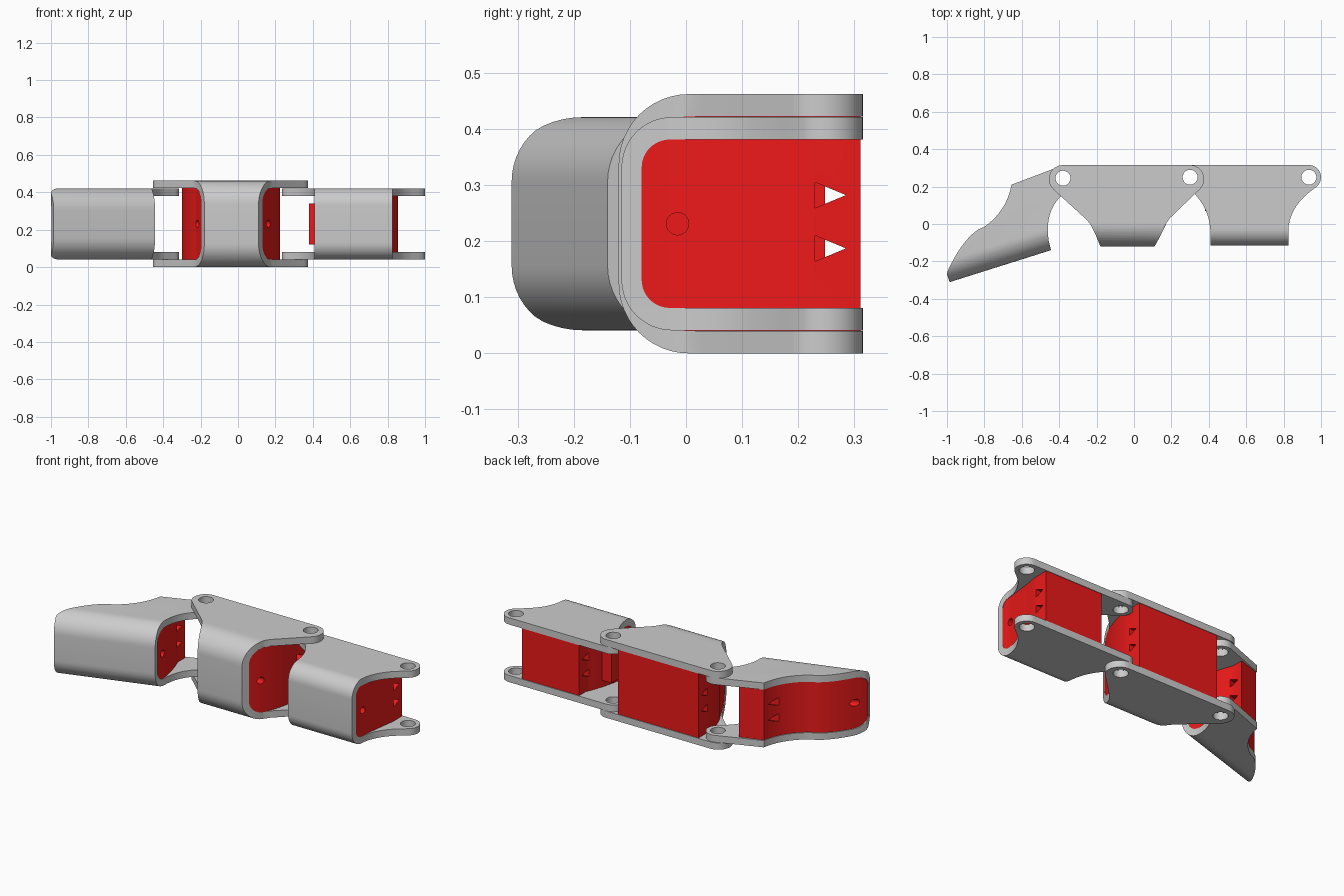
import bpy, bmesh, math
from mathutils import Matrix

if "Cube" in bpy.data.objects:
    bpy.data.objects.remove(bpy.data.objects["Cube"])

TILT = math.radians(17.5)
red = bpy.data.materials.new("red_core")
red.diffuse_color = (0.85, 0.01, 0.01, 1)
red.use_nodes = True
red.node_tree.nodes["Principled BSDF"].inputs["Base Color"].default_value = red.diffuse_color


def arc(cx, cy, r, a, b, n=16, ry=None):
    ry = r if ry is None else ry
    return [(cx + r * math.cos(math.radians(a + (b - a) * i / n)),
             cy + ry * math.sin(math.radians(a + (b - a) * i / n))) for i in range(n + 1)]


def bend(p, c, q, n=10):
    return [tuple((1 - t) ** 2 * p[k] + 2 * t * (1 - t) * c[k] + t * t * q[k] for k in (0, 1))
            for t in (i / n for i in range(n + 1))]


def prism(name, pts, lo, hi, axis='Z', tilt=0.0):
    """Extrude an outline: (x, y) along Z, or (y, z) along X."""
    bm = bmesh.new()
    place = (lambda a, b, h: (a, b, h)) if axis == 'Z' else (lambda a, b, h: (h, a, b))
    low = [bm.verts.new(place(a, b, lo)) for a, b in pts]
    high = [bm.verts.new(place(a, b, hi)) for a, b in pts]
    bm.faces.new(low)
    bm.faces.new(high)
    for i in range(len(pts)):
        j = (i + 1) % len(pts)
        bm.faces.new((low[i], low[j], high[j], high[i]))
    bmesh.ops.recalc_face_normals(bm, faces=bm.faces)
    bm.transform(Matrix.Rotation(tilt, 4, 'Z'))
    me = bpy.data.meshes.new(name)
    bm.to_mesh(me)
    bm.free()
    ob = bpy.data.objects.new(name, me)
    bpy.context.collection.objects.link(ob)
    return ob


def boolean(ob, cutter, op):
    m = ob.modifiers.new("cut", 'BOOLEAN')
    m.object, m.operation, m.solver = cutter, op, 'EXACT'
    bpy.context.view_layer.objects.active = ob
    bpy.ops.object.modifier_apply(modifier=m.name)
    bpy.data.objects.remove(cutter)


def finish(ob, mat=None):
    if mat:
        ob.data.materials.clear()
        ob.data.materials.append(mat)
    bpy.ops.object.select_all(action='DESELECT')
    ob.select_set(True)
    bpy.context.view_layer.objects.active = ob
    bpy.ops.object.shade_smooth_by_angle(angle=math.radians(28))


def trough(z0, z1, y, ry, rz, top=0.8):
    """Section of a channel: straight sides, rounded bottom."""
    return ([(top, z1)] + arc(y + ry, z1 - rz, ry, 90, 180, 12, rz)
            + arc(y + ry, z0 + rz, ry, 180, 270, 12, rz) + [(top, z0)])


def segment(name, outline, core, pivots, z0, z1, bottom, r, tri, holes, tilt=0.0):
    outer = trough(z0, z1, bottom, r, r)
    inner = trough(z0 + .04, z1 - .04, bottom + .036, r - .04, r - .04)
    # grey shell with pivot eyes
    shell = prism(name + "_shell", outline, -.1, .6)
    boolean(shell, prism("section", outer + inner[::-1], -1.5, 1.5, 'X', tilt), 'INTERSECT')
    for x, y in pivots:
        boolean(shell, prism("eye", arc(x, y, .04, 0, 348.75, 31), -.2, .7), 'DIFFERENCE')
    finish(shell)
    # red core with cord channels and blind screw holes
    body = prism(name + "_core", core, -.1, .6)
    boolean(body, prism("section", inner, -1.5, 1.5, 'X', tilt), 'INTERSECT')
    for z in (.187, .282):
        pts = [(tri, z - .023), (tri + .055, z), (tri, z + .023)]
        boolean(body, prism("channel", pts, -1.5, 1.5, 'X', tilt), 'DIFFERENCE')
    for a, b in holes:
        pts = arc(bottom + .1, .231, .02, 0, 345, 23)
        boolean(body, prism("screw", pts, a, b, 'X', tilt), 'DIFFERENCE')
    finish(body, red)


# middle segment
segment("middle",
        arc(-.38, .24, .075, 90, 225) + [(-.25, .02)] + bend((-.235, 0), (-.215, -.03), (-.18, -.12))
        + bend((.11, -.12), (.15, -.05), (.17, 0)) + [(.19, .03)] + arc(.30, .24, .075, -45, 90),
        [(-.30, .311)] + bend((-.30, .2), (-.29, .1), (-.225, 0)) + [(-.18, -.118)]
        + [(.11, -.118)] + bend((.158, -.03), (.21, .08), (.225, .2)) + [(.225, .311)],
        [(-.38, .245), (.30, .25)], 0, .462, -.12, .125, .23, [(-.4, -.16), (.08, .3)])

# base segment
segment("base",
        arc(.30, .25, .065, 90, 235) + bend((.325, .16), (.4, .08), (.408, -.03)) + [(.408, -.115)]
        + [(.825, -.115)] + bend((.825, -.03), (.833, .1), (.965, .19)) + arc(.935, .25, .065, -40, 90),
        [(.48, .311)] + bend((.48, .25), (.415, .1), (.41, -.03)) + [(.41, -.113)]
        + [(.823, -.113)] + bend((.823, -.03), (.835, .1), (.855, .22)) + [(.855, .311)],
        [(.30, .25), (.935, .25)], .041, .421, -.115, .09, .23, [(.3, .47), (.77, .95)])
stop = prism("base_stop", [(.38, .07), (.47, .07), (.47, .15), (.38, .15)], .12, .34)
finish(stop, red)

# fingertip segment, tilted
tip_top = bend((-.655, .21), (-.68, .07), (-.80, -.015)) + bend((-.83, -.028), (-.92, -.085), (-.998, -.255))
segment("fingertip",
        tip_top + [(-1, -.27), (-.985, -.312), (-.443, -.141)]
        + bend((-.456, -.09), (-.48, .06), (-.39, .15)) + arc(-.38, .245, .065, -50, 107),
        [(x + .003, y - .005) for x, y in tip_top] + [(-.997, -.27), (-.983, -.312), (-.446, -.141)]
        + bend((-.459, -.09), (-.47, .06), (-.52, .18)) + [(-.52, .248)],
        [(-.38, .245)], .041, .421, 0, .115, .31, [(-1.2, -.9), (-.53, -.3)], TILT)
